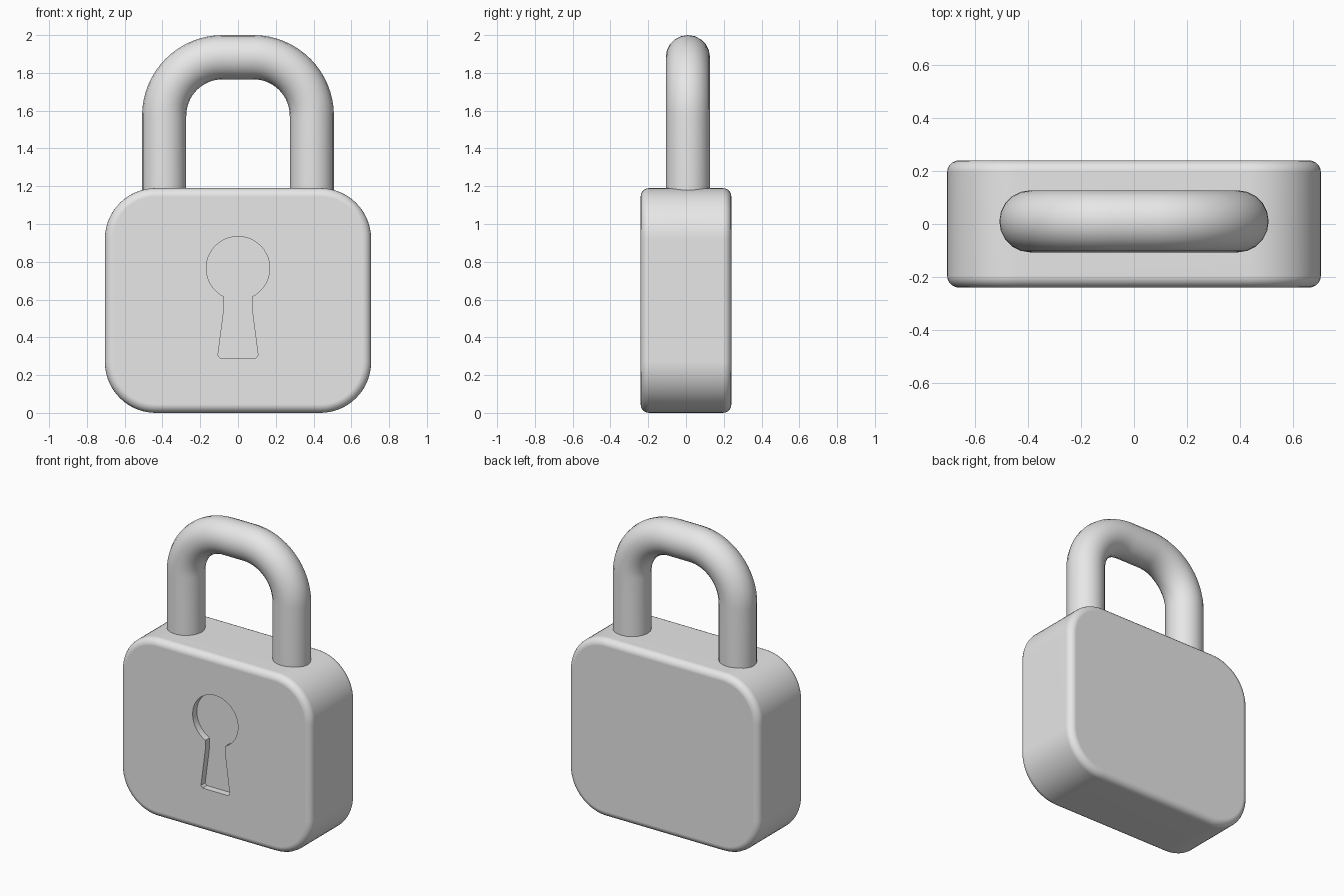
import bpy
import bmesh
from math import cos, sin, radians

cube = bpy.data.objects.get("Cube")
if cube:
    bpy.data.objects.remove(cube, do_unlink=True)

# Single grey material
grey = bpy.data.materials.new("light grey")
grey.use_nodes = True
GREY = (0.8, 0.8, 0.8, 1)
grey.diffuse_color = GREY
grey.node_tree.nodes["Principled BSDF"].inputs["Base Color"].default_value = GREY

HALF_W, HALF_D, HEIGHT = 0.705, 0.24, 1.19


def add_object(name, data):
    obj = bpy.data.objects.new(name, data)
    bpy.context.collection.objects.link(obj)
    data.materials.append(grey)
    return obj


def mesh_object(name, bm):
    bmesh.ops.recalc_face_normals(bm, faces=bm.faces)
    mesh = bpy.data.meshes.new(name)
    bm.to_mesh(mesh)
    bm.free()
    return add_object(name, mesh)


def bake_smooth(obj):
    """Apply modifiers or curve bevels, then smooth with sharp creases."""
    bpy.ops.object.select_all(action="DESELECT")
    obj.select_set(True)
    bpy.context.view_layer.objects.active = obj
    bpy.ops.object.convert(target="MESH")
    bpy.ops.object.shade_smooth_by_angle(angle=radians(35))


# Body: block with large rounded corners and a softly rounded rim
bm = bmesh.new()
bmesh.ops.create_cube(bm, size=1)
for v in bm.verts:
    v.co = (v.co.x * 2 * HALF_W, v.co.y * 2 * HALF_D, (v.co.z + 0.5) * HEIGHT)
corners = [e for e in bm.edges if abs(e.verts[0].co.y - e.verts[1].co.y) > 0.1]
bmesh.ops.bevel(bm, geom=corners, offset=0.27, segments=14, profile=0.5,
                affect="EDGES")
rims = [e for e in bm.edges if abs(e.verts[0].co.y - e.verts[1].co.y) < 0.01]
bmesh.ops.bevel(bm, geom=rims, offset=0.045, segments=5, profile=0.5,
                affect="EDGES")
body = mesh_object("lock_body", bm)

# Keyhole cutter: round head above a flared slot
FLOOR_Y = -HALF_D + 0.045
slot = [(0.073, 0.56), (0.106, 0.305), (0.094, 0.29)]
profile = []
for i in range(41):
    a = radians(-64 + 308 * i / 40)
    profile.append((0.168 * cos(a), 0.766 + 0.168 * sin(a)))
profile += [(-x, z) for x, z in slot] + slot[::-1]
bm = bmesh.new()
face = bm.faces.new([bm.verts.new((x, FLOOR_Y, z)) for x, z in profile])
ext = bmesh.ops.extrude_face_region(bm, geom=[face], use_keep_orig=True)
moved = [g for g in ext["geom"] if isinstance(g, bmesh.types.BMVert)]
bmesh.ops.translate(bm, verts=moved, vec=(0, -0.15, 0))
cutter = mesh_object("keyhole_cutter", bm)
cutter.hide_render = True

cut = body.modifiers.new("keyhole", "BOOLEAN")
cut.operation = "DIFFERENCE"
cut.solver = "EXACT"
cut.object = cutter
bake_smooth(body)
bpy.data.objects.remove(cutter, do_unlink=True)

# Keep the big flat faces evenly shaded
flat = body.modifiers.new("flat_shading", "WEIGHTED_NORMAL")
flat.keep_sharp = True

# Shackle: round bar along an arch with two quarter bends
LEG_X, TOP_Z, BEND = 0.391, 1.883, 0.31
right_half = [(LEG_X, 1.1)]
for i in range(17):
    a = radians(90 * i / 16)
    right_half.append((LEG_X - BEND + BEND * cos(a), TOP_Z - BEND + BEND * sin(a)))
path = right_half + [(-x, z) for x, z in reversed(right_half)]
curve = bpy.data.curves.new("shackle", "CURVE")
curve.dimensions = "3D"
curve.bevel_depth = 0.117
curve.bevel_resolution = 8
curve.use_fill_caps = True
spline = curve.splines.new("POLY")
spline.points.add(len(path) - 1)
for p, (x, z) in zip(spline.points, path):
    p.co = (x, 0.01, z, 1)
shackle = add_object("shackle", curve)
bake_smooth(shackle)
